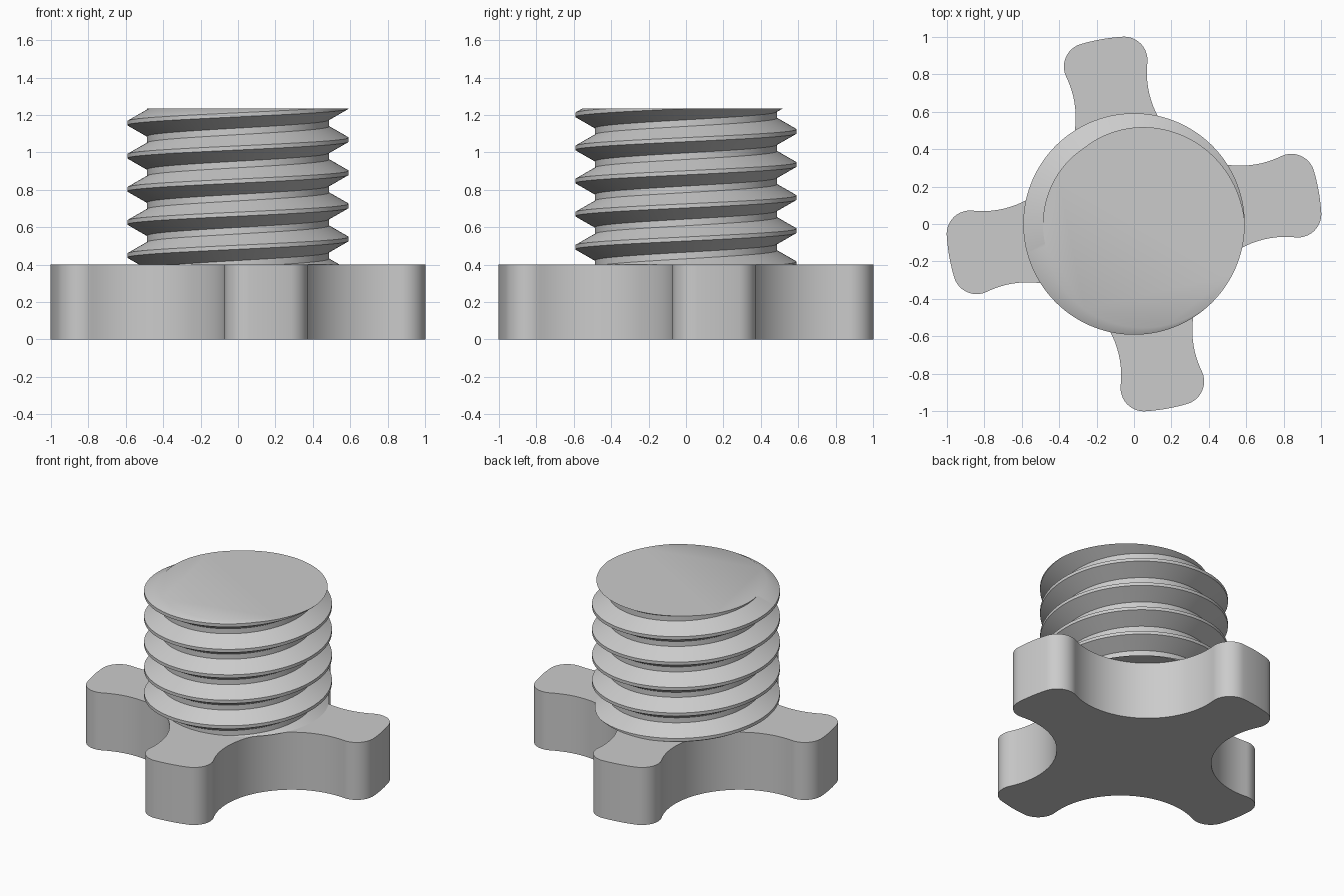
import bpy, bmesh
from math import sin, cos, pi, radians, atan2, hypot, sqrt

cube = bpy.data.objects.get("Cube")
if cube:
    bpy.data.objects.remove(cube, do_unlink=True)

grey = bpy.data.materials.new("light grey plastic")
grey.use_nodes = True
color = (0.6, 0.6, 0.6, 1)
grey.diffuse_color = color
grey.node_tree.nodes["Principled BSDF"].inputs["Base Color"].default_value = color


def finish(bm, name):
    bmesh.ops.recalc_face_normals(bm, faces=bm.faces[:])
    mesh = bpy.data.meshes.new(name)
    bm.to_mesh(mesh)
    bm.free()
    mesh.materials.append(grey)
    obj = bpy.data.objects.new(name, mesh)
    bpy.context.collection.objects.link(obj)
    bpy.ops.object.select_all(action="DESELECT")
    obj.select_set(True)
    bpy.context.view_layer.objects.active = obj
    bpy.ops.object.shade_smooth_by_angle(angle=radians(30))


def arc(cx, cy, r, a, b, n):
    return [(cx + r * cos(a + (b - a) * i / n), cy + r * sin(a + (b - a) * i / n))
            for i in range(n + 1)]


# Four-armed grip: rounded tips joined by tangent concave arcs
TIP, CORNER, CORNER_Y, VALLEY = 1.003, 0.125, 0.1, 0.7
corner_x = sqrt((TIP - CORNER) ** 2 - CORNER_Y ** 2)
valley_r = hypot(VALLEY - corner_x, VALLEY - CORNER_Y) - CORNER
tip_a = atan2(CORNER_Y, corner_x)
join_a = atan2(VALLEY - CORNER_Y, VALLEY - corner_x)
arm = arc(0, 0, TIP, -tip_a, tip_a, 6)
arm += arc(corner_x, CORNER_Y, CORNER, tip_a, join_a, 14)[1:]
arm += arc(VALLEY, VALLEY, valley_r, join_a - pi, -pi / 2 - join_a, 32)[1:]
arm += arc(CORNER_Y, corner_x, CORNER, pi / 2 - join_a, pi / 2 - tip_a, 14)[1:-1]

bm = bmesh.new()
outline = []
for k in range(4):
    t = radians(10) + k * pi / 2
    outline += [bm.verts.new((x * cos(t) - y * sin(t), x * sin(t) + y * cos(t), 0))
                for x, y in arm]
base = bm.faces.new(outline)
top = bmesh.ops.extrude_face_region(bm, geom=[base], use_keep_orig=True)["geom"]
bmesh.ops.translate(bm, vec=(0, 0, 0.4),
                    verts=[g for g in top if isinstance(g, bmesh.types.BMVert)])
finish(bm, "grip")

# Threaded stud: right-hand helix of a flat-topped profile, cut level at both ends
PITCH, STEPS, TURNS = 0.177, 120, 8
profile = [(0.487, -0.071), (0.592, -0.011), (0.592, 0.011), (0.487, 0.071)]
start = 1.157 - PITCH * 6.5
bm = bmesh.new()
rings = []
for i in range(STEPS * TURNS + 1):
    t = 2 * pi * i / STEPS
    z = start + PITCH * i / STEPS
    rings.append([bm.verts.new((r * cos(t), r * sin(t), z + dz)) for r, dz in profile])
for i in range(STEPS * TURNS):
    a, b = rings[i], rings[i + 1]
    for k in range(3):
        bm.faces.new((a[k], b[k], b[k + 1], a[k + 1]))
    if i + STEPS + 1 < len(rings):
        c, d = rings[i + STEPS], rings[i + STEPS + 1]
        bm.faces.new((a[3], b[3], d[0], c[0]))
for height, direction in ((0.4, -1), (1.235, 1)):
    cut = bmesh.ops.bisect_plane(bm, geom=bm.verts[:] + bm.edges[:] + bm.faces[:],
                                 plane_co=(0, 0, height), plane_no=(0, 0, direction),
                                 clear_outer=True)
    rim = [g for g in cut["geom_cut"] if isinstance(g, bmesh.types.BMEdge)]
    bmesh.ops.contextual_create(bm, geom=rim)
finish(bm, "threaded_stud")
